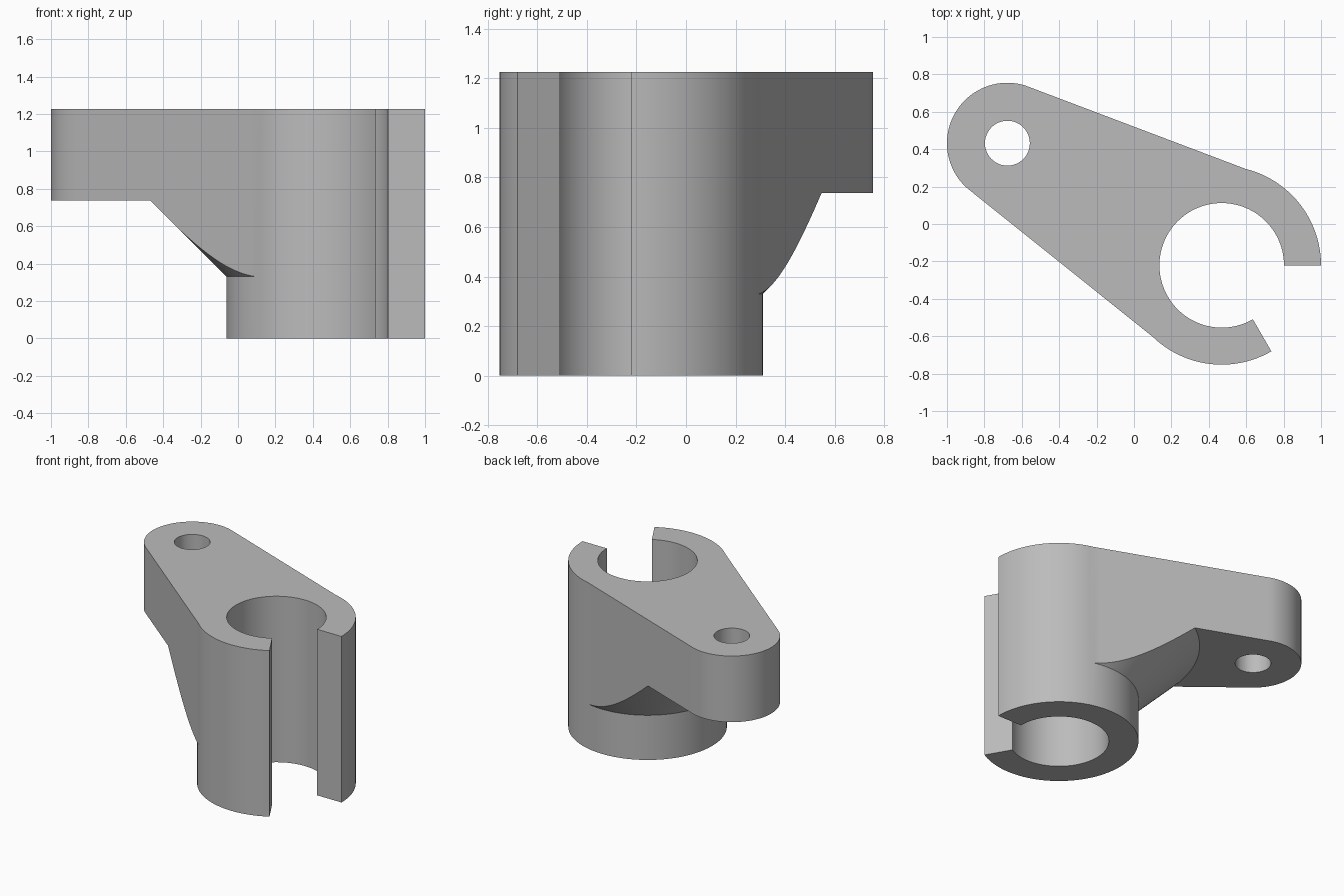
import bpy, bmesh
from math import radians, sin, cos
from mathutils import Vector

cube = bpy.data.objects.get("Cube")
if cube:
    bpy.data.objects.remove(cube)

BORE = Vector((0.469, -0.221))      # clamp bore axis
PIN = Vector((-0.677, 0.432))       # small pin hole axis
R_BORE, R_RING, R_FLARE = 0.333, 0.531, 0.94
R_PIN, R_END = 0.12, 0.323
Z_RING, Z_ARM, Z_TOP = 0.33, 0.738, 1.2265

grey = bpy.data.materials.new("Plain grey")
grey.use_nodes = True
colour = (0.5, 0.5, 0.5, 1)
grey.diffuse_color = colour
grey.node_tree.nodes["Principled BSDF"].inputs["Base Color"].default_value = colour


def arc(centre, radius, start, end, steps):
    angles = [radians(start + (end - start) * i / steps) for i in range(steps + 1)]
    return [centre + radius * Vector((cos(a), sin(a))) for a in angles]


def line(a, b, steps):
    return [a.lerp(b, i / steps) for i in range(1, steps)]


# Outline, counter-clockwise from one slit face to the other
back = arc(BORE, R_RING, 0, 76, 24)
end = arc(PIN, R_END, 73, 227, 40)
front = arc(BORE, R_RING, 226, 300, 24)
raw = back + line(back[-1], end[0], 30) + end + line(end[-1], front[0], 30) + front

# Add points where the conical flare runs out into the flat arm underside
outline = []
for a, b in zip(raw, raw[1:]):
    outline.append(a)
    da, db = (a - BORE).length - R_FLARE, (b - BORE).length - R_FLARE
    if da * db < 0:
        outline.append(a.lerp(b, da / (da - db)))
outline.append(raw[-1])

# Radial sections: bore, ring foot, conical flare, arm underside, top
bm = bmesh.new()
sections = []
for p in outline:
    ray = (p - BORE).normalized()
    rho = max((p - BORE).length, R_RING)
    flare = min(rho, R_FLARE)
    z = Z_RING + (flare - R_RING) * (Z_ARM - Z_RING) / (R_FLARE - R_RING)
    profile = [(R_BORE, 0), (R_RING, 0), (R_RING, Z_RING), (flare, z),
               (rho, z), (rho, Z_TOP), (R_BORE, Z_TOP)]
    sections.append([bm.verts.new((*(BORE + ray * r), h)) for r, h in profile])
for s, t in zip(sections, sections[1:]):
    for i in range(len(s)):
        j = (i + 1) % len(s)
        bm.faces.new((s[i], s[j], t[j], t[i]))
bm.faces.new(sections[0])
bm.faces.new(sections[-1])
bmesh.ops.remove_doubles(bm, verts=bm.verts[:], dist=0.0002)
bmesh.ops.recalc_face_normals(bm, faces=bm.faces[:])

mesh = bpy.data.meshes.new("clamp_arm")
bm.to_mesh(mesh)
bm.free()
mesh.materials.append(grey)
body = bpy.data.objects.new("clamp_arm", mesh)
bpy.context.collection.objects.link(body)

# Pin hole through the arm end
bpy.ops.mesh.primitive_cylinder_add(vertices=48, radius=R_PIN, depth=2,
                                    location=(*PIN, Z_TOP - 0.3))
cutter = bpy.context.object
cutter.name = "pin_hole_cutter"
cutter.hide_render = True
cutter.data.materials.append(grey)
cut = body.modifiers.new("Pin hole", 'BOOLEAN')
cut.operation, cut.solver, cut.object = 'DIFFERENCE', 'EXACT', cutter
bpy.ops.object.select_all(action='DESELECT')
body.select_set(True)
bpy.context.view_layer.objects.active = body
bpy.ops.object.modifier_apply(modifier=cut.name)
bpy.data.objects.remove(cutter)
bpy.ops.object.shade_smooth_by_angle(angle=radians(25))
